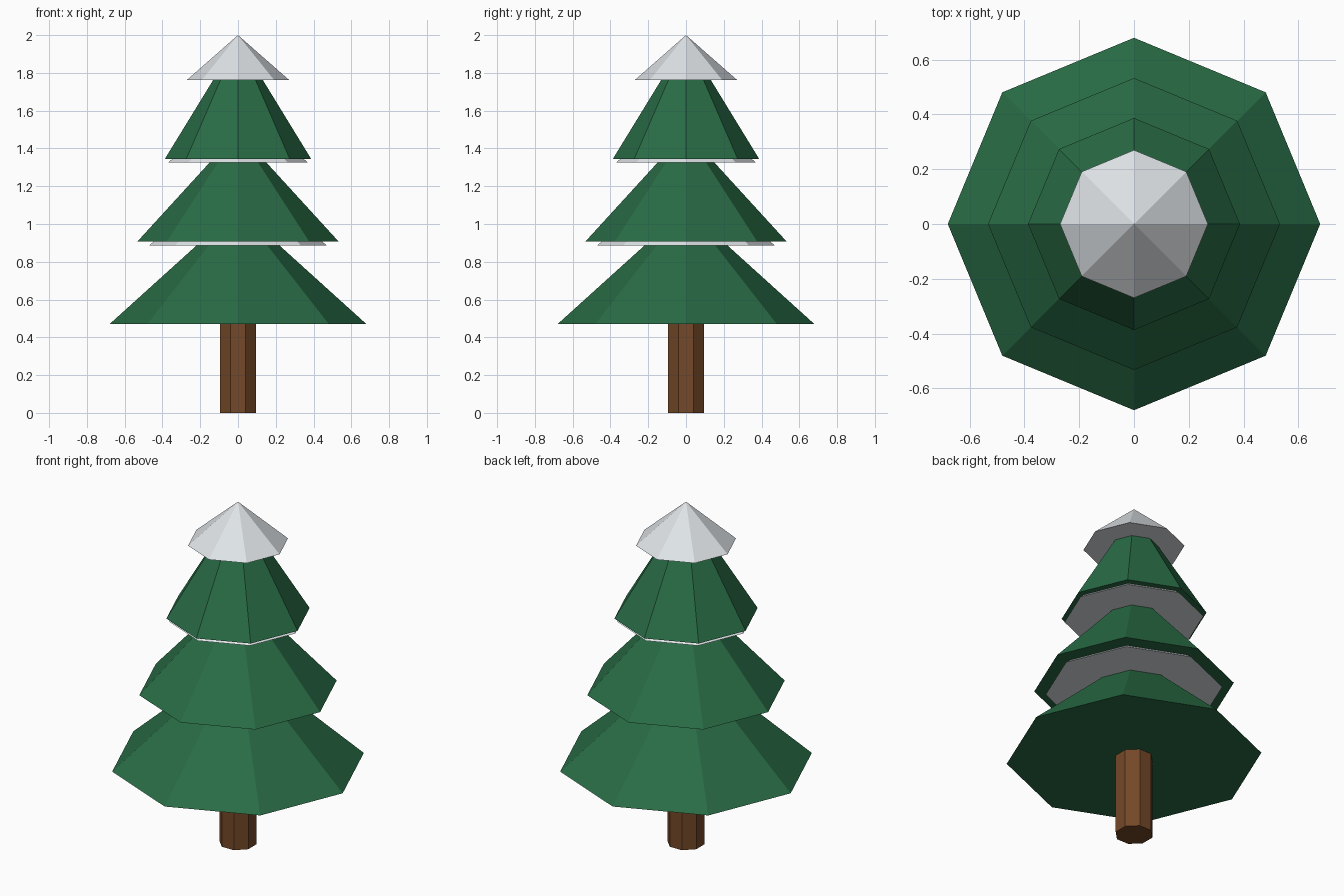
import bpy
import math

cube = bpy.data.objects.get("Cube")
if cube:
    bpy.data.objects.remove(cube, do_unlink=True)


def make_material(name, rgb):
    mat = bpy.data.materials.new(name)
    mat.use_nodes = True
    colour = (*rgb, 1.0)
    mat.diffuse_color = colour
    mat.node_tree.nodes["Principled BSDF"].inputs["Base Color"].default_value = colour
    return mat


green = make_material("pine_green", (0.022, 0.15, 0.06))
brown = make_material("bark_brown", (0.175, 0.065, 0.021))
white = make_material("snow_white", (0.80, 0.84, 0.87))


def octagon_cone(name, mat, base, top, radius, tip=0.0, turn=0.0):
    """Eight-sided flat-shaded cone or column standing between two heights."""
    bpy.ops.mesh.primitive_cone_add(
        vertices=8, radius1=radius, radius2=tip, depth=top - base,
        location=(0, 0, (base + top) / 2), rotation=(0, 0, turn))
    obj = bpy.context.object
    obj.name = name
    obj.data.materials.append(mat)
    return obj


# Trunk with flat sides towards the axes
octagon_cone("trunk", brown, 0, 0.49, 0.102, tip=0.102, turn=math.pi / 8)

# Foliage tiers: base height, apex height, radius
tiers = [("lower", 0.47, 1.085, 0.68),
         ("middle", 0.907, 1.49, 0.533),
         ("upper", 1.345, 1.977, 0.387)]
for name, base, apex, radius in tiers:
    octagon_cone(name + "_branches", green, base, apex, radius)

# Snow: thin rims showing beneath the tiers, and the cap on the tip
octagon_cone("lower_snow", white, 0.885, 1.28, 0.472)
octagon_cone("middle_snow", white, 1.325, 1.64, 0.371)
octagon_cone("snow_cap", white, 1.763, 2.0, 0.27)
